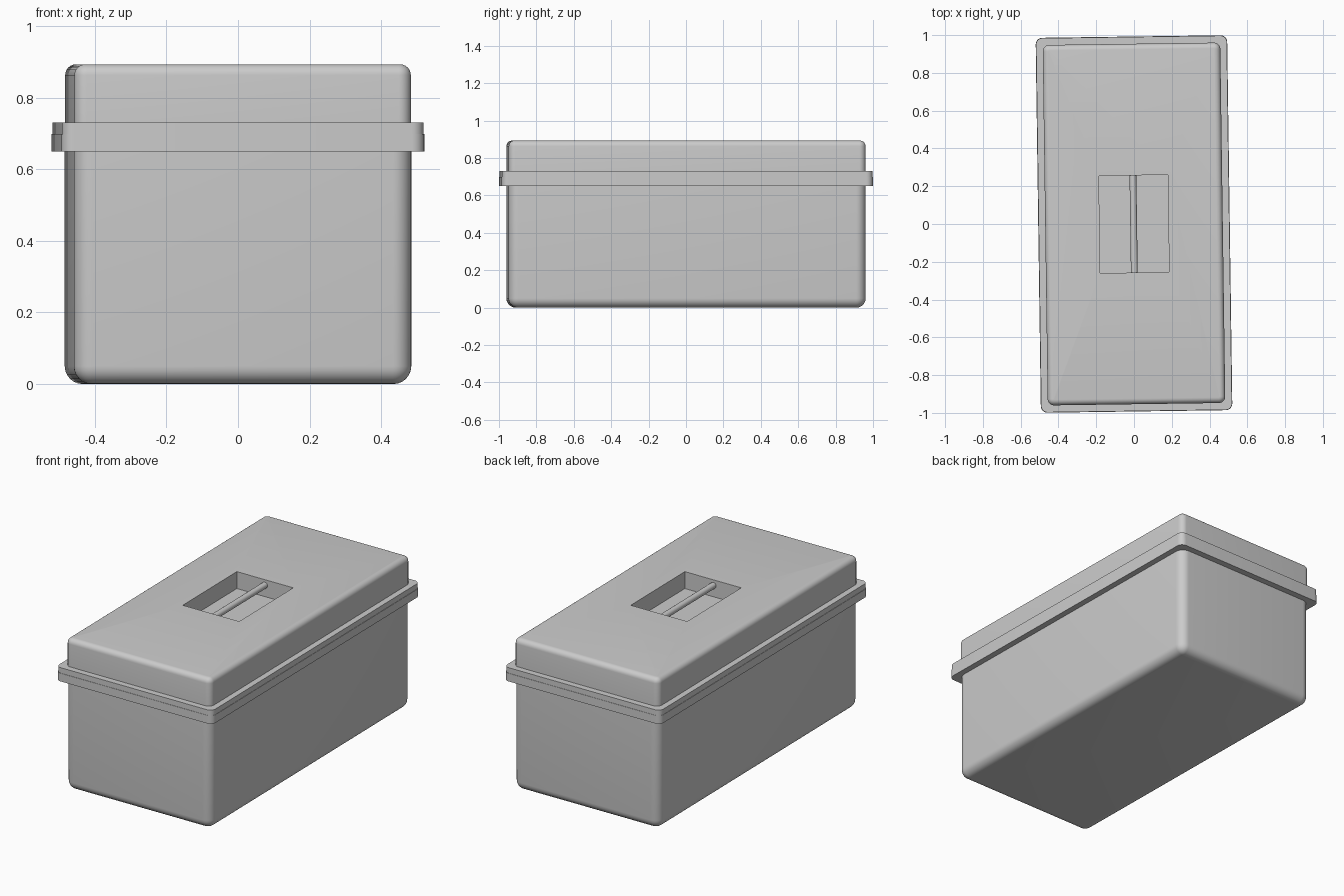
import bpy, bmesh, math

if "Cube" in bpy.data.objects:
    bpy.data.objects.remove(bpy.data.objects["Cube"])

TURN = 0.014  # the whole box is turned slightly about z


def finish(ob):
    bpy.ops.object.select_all(action='DESELECT')
    ob.select_set(True)
    bpy.context.view_layer.objects.active = ob
    bpy.ops.object.shade_smooth_by_angle(angle=math.radians(35))


def rounded_box(name, w, l, z0, z1, corner=0.0, bottom=0.0, top=0.0):
    bm = bmesh.new()
    bmesh.ops.create_cube(bm, size=1)
    for v in bm.verts:
        v.co = (v.co.x * w, v.co.y * l, z1 if v.co.z > 0 else z0)
    if corner:
        upright = [e for e in bm.edges if abs(e.verts[0].co.z - e.verts[1].co.z) > 1e-5]
        bmesh.ops.bevel(bm, geom=upright, offset=corner, segments=8,
                        profile=0.5, affect='EDGES')
    for z, radius in ((z0, bottom), (z1, top)):
        if radius:
            loop = [e for e in bm.edges if all(abs(v.co.z - z) < 1e-5 for v in e.verts)]
            bmesh.ops.bevel(bm, geom=loop, offset=radius, segments=6,
                            profile=0.5, affect='EDGES')
    bmesh.ops.recalc_face_normals(bm, faces=bm.faces)
    me = bpy.data.meshes.new(name)
    bm.to_mesh(me)
    bm.free()
    ob = bpy.data.objects.new(name, me)
    bpy.context.collection.objects.link(ob)
    ob.rotation_euler.z = TURN
    return ob


# Lower container and its rim
finish(rounded_box("container", 0.943, 1.91, 0.0, 0.69, corner=0.052, bottom=0.05))
finish(rounded_box("container_rim", 1.014, 1.985, 0.65, 0.698, corner=0.035))

# Lid and its flange
lid = rounded_box("lid", 0.94, 1.908, 0.71, 0.893, corner=0.034, top=0.03)
finish(rounded_box("lid_flange", 1.010, 1.981, 0.698, 0.73, corner=0.033))

# Handle recess cut into the lid
cutter = rounded_box("recess_cutter", 0.365, 0.515, 0.793, 1.0)
cutter.hide_render = True
cut = lid.modifiers.new("recess", 'BOOLEAN')
cut.operation = 'DIFFERENCE'
cut.solver = 'EXACT'
cut.object = cutter
bpy.context.view_layer.objects.active = lid
bpy.ops.object.modifier_apply(modifier=cut.name)
bpy.data.objects.remove(cutter)
finish(lid)

# Handle bar spanning the recess
bpy.ops.mesh.primitive_cylinder_add(vertices=24, radius=0.018, depth=0.53,
                                    location=(-0.002, 0, 0.86),
                                    rotation=(math.pi / 2, 0, TURN))
bar = bpy.context.object
bar.name = "handle_bar"
finish(bar)
